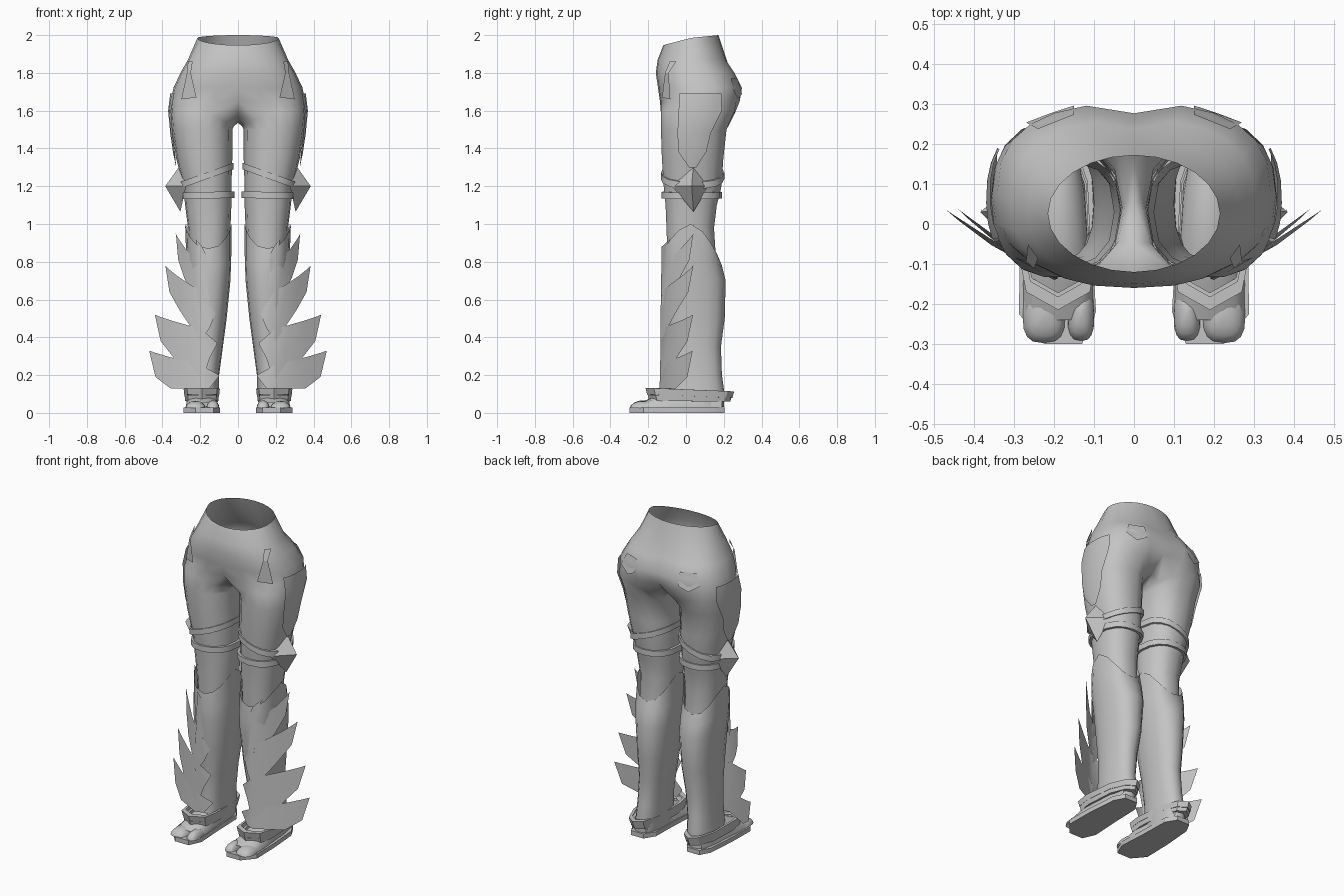
import bpy, bmesh, math
from math import sin, cos, pi, radians

if "Cube" in bpy.data.objects:
    bpy.data.objects.remove(bpy.data.objects["Cube"])

grey = bpy.data.materials.new("plain_grey")
grey.diffuse_color = (0.55, 0.55, 0.55, 1)
grey.use_nodes = True
grey.node_tree.nodes["Principled BSDF"].inputs["Base Color"].default_value = grey.diffuse_color

def build(name, verts, faces, mirror=True, smooth=40, merge=False):
    me = bpy.data.meshes.new(name)
    me.from_pydata(verts, [], faces)
    bm = bmesh.new(); bm.from_mesh(me)
    bmesh.ops.recalc_face_normals(bm, faces=bm.faces)
    bm.to_mesh(me); bm.free()
    me.materials.append(grey)
    ob = bpy.data.objects.new(name, me)
    bpy.context.collection.objects.link(ob)
    bpy.ops.object.select_all(action='DESELECT')
    ob.select_set(True)
    bpy.context.view_layer.objects.active = ob
    if smooth:
        bpy.ops.object.shade_smooth_by_angle(angle=radians(smooth))
    if mirror:
        ob.modifiers.new("mirror", 'MIRROR').use_mirror_merge = merge
    return ob

def strips(rings, closed=True, base=0):
    n, faces = len(rings[0]), []
    for i in range(len(rings) - 1):
        for j in range(n if closed else n - 1):
            k = (j + 1) % n
            faces.append((base + i*n + j, base + i*n + k, base + (i+1)*n + k, base + (i+1)*n + j))
    return faces

def loft(name, rings, closed=True, cap0=False, cap1=False, **kw):
    n = len(rings[0])
    faces = strips(rings, closed)
    if cap0: faces.append(tuple(range(n)))
    if cap1: faces.append(tuple((len(rings)-1)*n + j for j in range(n)))
    return build(name, [p for r in rings for p in r], faces, **kw)

def spow(v, p):
    return math.copysign(abs(v)**p, v)

def section(table, z):
    for a, b in zip(table, table[1:]):
        if a[0] >= z >= b[0]:
            t = (a[0] - z) / (a[0] - b[0])
            return [u + (v - u) * t for u, v in zip(a[1:], b[1:])]
    return table[0][1:] if z > table[0][0] else table[-1][1:]

# Cross-sections: z, inner x, outer x, front y, back y
LEG = [(1.6, .02, .358, -.135, .26), (1.5, .03, .35, -.135, .217),
       (1.35, .03, .328, -.13, .2), (1.2, .035, .29, -.12, .19), (1.1, .035, .28, -.11, .165),
       (.98, .04, .265, -.105, .15), (.82, .05, .255, -.1, .16)]
BOOT = [(1.0, .035, .28, -.115, .165), (.85, .035, .275, -.125, .19), (.7, .04, .26, -.125, .21),
        (.5, .06, .245, -.11, .205), (.35, .08, .24, -.09, .185), (.2, .1, .245, -.085, .19),
        (.13, .1, .25, -.09, .2), (.03, .11, .26, -.1, .2)]
# Hip sections: z, half width, front y, back y, squareness
HIPS = [(1.985, .215, -.12, .172, 1.0), (1.87, .265, -.15, .215, .9), (1.80, .305, -.16, .262, .82),
        (1.72, .342, -.148, .302, .78), (1.65, .355, -.138, .29, .8)]

def surf(table, z, a, off=0.0, p=.87):
    x0, x1, y0, y1 = section(table, z)
    return ((x0 + x1)/2 + ((x1 - x0)/2 + off) * spow(cos(a), p),
            (y0 + y1)/2 + ((y1 - y0)/2 + off) * spow(sin(a), p), z)

def hip(z, a, off=0.0):
    rx, y0, y1, p = section(HIPS, z)
    return ((rx + off)*spow(max(cos(a), 0), p),
            (y0 + y1)/2 + ((y1 - y0)/2 + off)*spow(sin(a), p), z)

def on_hip(x, z, side, off):
    rx, _, _, p = section(HIPS, z)
    return hip(z, side*math.acos(min(1, x/(rx + off))**(1/p)), off)

N = 16
ANG = [2*pi*i/N for i in range(N)]

# Trousers: half of the open waist and hips, joined at the crotch line to a leg tube
hips = []
for r in HIPS:
    ring = []
    for i in range(13):
        a = -pi/2 + pi*i/12
        x, y, z = hip(r[0], a)
        if a > 0 and z < 1.85:
            y -= .025*max(0, 1 - x/.09)
        if z > 1.95:
            z += sin(a)*(.015 if a > 0 else .038)
        ring.append((x, y, z))
    hips.append(ring)
crotch = [(0, .165, 1.565), (0, .05, 1.535), (0, -.05, 1.56)]
top = hips[-1] + crotch
leg_ang = [radians(-120 + 20*i) for i in range(13)] + [radians(d) for d in (150, 180, 210)]
legs = [top]
for k, r in enumerate(LEG):
    ring = [surf(LEG, r[0], a) for a in leg_ang]
    if k == 0:   # first ring dips under the crotch on the inside
        ring = [(x, y, z - .08*max(0, (.19 - x)/.17)) for x, y, z in ring]
    legs.append(ring)
upper = [p for r in hips[:-1] for p in r]
base = len(upper)
faces = strips(hips[:-1], False)
faces += [(base - 13 + j, base - 12 + j, base + j + 1, base + j) for j in range(12)]
faces += strips(legs, True, base)
build("trousers", upper + [p for r in legs for p in r], faces, merge=True, smooth=50)

# Tall boots with pointed notches front and back
boot = []
for k, r in enumerate(BOOT):
    ring = [surf(BOOT, r[0], a) for a in ANG]
    if k == 0:
        ring = [(x, y, z - (.13 if sin(a) < 0 else .16)*abs(sin(a))**1.5) for (x, y, z), a in zip(ring, ANG)]
    if k == 1:
        ring = [(x, y, z - .07*abs(sin(a))) for (x, y, z), a in zip(ring, ANG)]
    boot.append(ring)
loft("boot", boot)

# Knee straps: one level, one slanted up to the inside
def strap(name, z, h, slope, off):
    rings = []
    for dz, o in ((h, 0), (h, off), (0, off), (0, 0)):
        ring = []
        for a in ANG:
            x, y, _ = surf(LEG, z, a, o)
            ring.append((x, y, z + dz + slope*(.16 - x)))
        rings.append(ring)
    loft(name, rings, smooth=30)
strap("level_strap", 1.135, .035, .02, .016)
strap("slanted_strap", 1.24, .035, .36, .01)

# Knee spike: pyramid with a diamond base on the outer side
build("knee_spike", [(.385, .03, 1.2), (.30, .04, 1.32), (.275, .12, 1.2), (.305, .04, 1.065),
                     (.275, -.075, 1.2)],
      [(0, 1, 2), (0, 2, 3), (0, 3, 4), (0, 4, 1), (1, 2, 3, 4)], smooth=0)

# Outer thigh panel tapering to the knee
rows = [[hip(1.69, -.4 + t*.16, .012) for t in range(6)]]
for z, a0, a1 in ((1.6, -.45, .6), (1.48, -.42, .45), (1.38, -.38, .35), (1.30, -.08, .08)):
    rows.append([surf(LEG, z, a0 + (a1 - a0)*t/5, .012) for t in range(6)])
loft("thigh_panel", rows, closed=False)

# Front hip tabs and rear pocket flaps lying on the hips
build("hip_tab", [on_hip(x, z, -1, .014) for x, z in
                  ((.24, 1.86), (.265, 1.86), (.27, 1.80), (.30, 1.66), (.22, 1.67), (.25, 1.80))],
      [(0, 1, 2, 5), (5, 2, 3, 4)], smooth=0)
build("rear_flap", [on_hip(x, z, 1, .01) for x, z in
                    ((.15, 1.77), (.24, 1.77), (.27, 1.70), (.21, 1.66), (.15, 1.69))],
      [(0, 1, 2, 3, 4)], smooth=0)

# Feathers: tip x, tip z, inner point x, inner point z, root drop, spread of the outer belly
for i, (tx, tz, jx, jz, d, s) in enumerate([(.275, 1.0, .17, .84, .11, .4), (.33, .95, .13, .68, .17, .6),
                                            (.385, .78, .12, .53, .13, 1), (.44, .52, .11, .37, .07, 1.4),
                                            (.47, .33, .10, .20, .07, 1.5)]):
    w = tx - .19
    low = lambda z: max(.13, z)
    cols = [(jx, jz, jx, jz - .004),
            (.19, tz - d - .01, .15, low(jz - .08)),
            (.19 + .35*w, tz - d*.75, .20, low(tz - .40)),
            (.19 + .65*w, tz - d*.45, tx - .075*s, low(tz - .235)),
            (.19 + .9*w, tz - d*.15, tx - .022*s, low(tz - .14)),
            (tx, tz, tx - .002, tz - .01)]
    def place(x, z, fwd):
        y = -.132 - .002*i
        if x < .2:
            return (x, y + (.2 - x)*.35, z)
        t = (x - .2)/(tx - .2)
        return (x, y + .175*t - fwd*t*(1 - t), z)
    loft("feather_%d" % (i + 1), [[place(c[0], c[1], 0), place(c[2], c[3], .06)] for c in cols], closed=False)

# Sandal sole
SOLE = [(.13, -.30), (.225, -.30), (.288, -.225), (.285, -.05), (.27, .14), (.235, .205),
        (.15, .205), (.11, .14), (.105, -.05), (.095, -.22)]
loft("sole", [[(x, y, z) for x, y in SOLE] for z in (0, .028)], cap0=True, cap1=True, smooth=30)

# Instep sloping down to the toes
inst = []
for y, hw, h in ((.19, .05, .10), (.08, .07, .13), (-.06, .08, .125), (-.15, .088, .095), (-.24, .088, .055)):
    inst.append([(.19 + hw*cos(pi*i/8), y, .025 + (h - .025)*sin(pi*i/8)**.8) for i in range(9)])
loft("instep", inst, closed=False)

# Split toes
def toe(name, cx, cy, rx, ry, h):
    rings = []
    for k in range(5):
        e = k*pi/8.5
        rings.append([(cx + rx*cos(e)*spow(cos(a), .7), cy + ry*cos(e)*spow(sin(a), .7), .025 + h*sin(e))
                      for a in ANG])
    loft(name, rings, cap1=True, smooth=60)
toe("big_toe", .133, -.225, .034, .068, .042)
toe("small_toes", .225, -.225, .054, .073, .038)

# Ankle bands: flared rings around the foot
BAND = [(.19, -.215), (.27, -.17), (.288, -.08), (.278, .12), (.24, .22), (.19, .255),
        (.14, .22), (.105, .12), (.096, -.08), (.11, -.17)]
def band(name, z0, z1, s, drop):
    rings = []
    for z, k in ((z1, s*.86), (z1, s), (z0, s*.96), (z0, s*.82)):
        rings.append([(.19 + (x - .19)*k, .02 + (y - .02)*k, z - drop*(y + .2)) for x, y in BAND])
    loft(name, rings, smooth=25)
band("upper_band", .098, .132, 1.0, .04)
band("lower_band", .064, .096, .95, .01)
